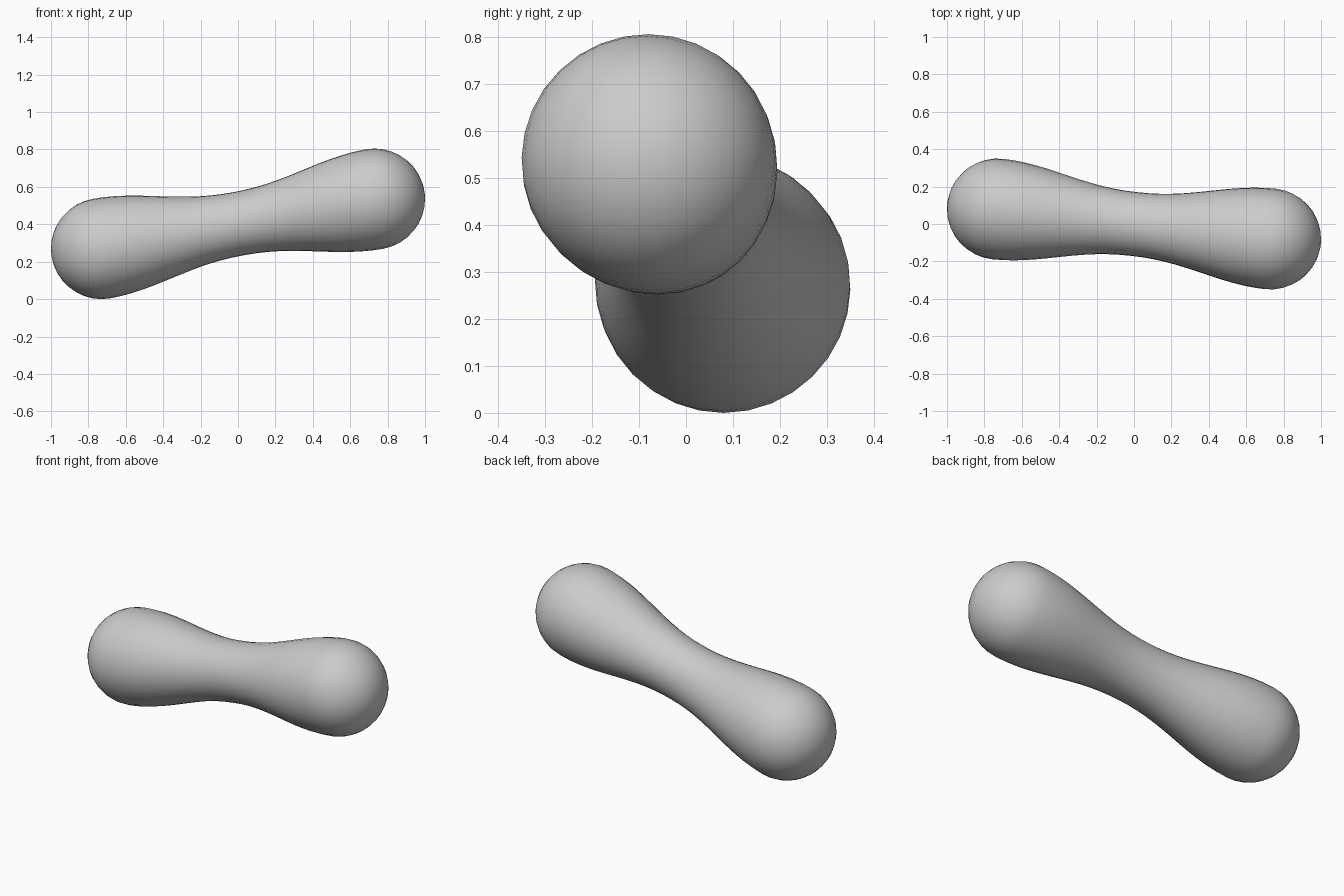
import bpy, bmesh, math
from mathutils import Vector

if "Cube" in bpy.data.objects:
    bpy.data.objects.remove(bpy.data.objects["Cube"])

END = Vector((0.73, -0.08, 0.1325))   # centre of the right bulb, from the middle
MIDDLE = Vector((0, 0, 0.4025))
R_END, R_NECK = 0.27, 0.171
SEGMENTS = 32
half = END.length

# Half profile (distance along axis, radius): neck, swelling, round cap
profile = []
for i in range(13):
    t = i / 12
    swell = ((1 - math.cos(math.pi * t)) / 2) ** 1.12
    profile.append((half * t, R_NECK + (R_END - R_NECK) * swell))
for i in range(1, 9):
    a = math.pi / 2 * i / 9
    profile.append((half + R_END * math.sin(a), R_END * math.cos(a)))
profile = [(-s, r) for s, r in reversed(profile[1:])] + profile

# Spin the mirrored profile around the tilted axis
axis = END.normalized()
side = axis.cross(Vector((0, 0, 1))).normalized()
up = side.cross(axis)
bm = bmesh.new()
rings = []
for s, r in profile:
    ring = []
    for k in range(SEGMENTS):
        a = 2 * math.pi * k / SEGMENTS
        ring.append(bm.verts.new(MIDDLE + axis * s + (side * math.cos(a) + up * math.sin(a)) * r))
    rings.append(ring)
for lower, upper in zip(rings, rings[1:]):
    for k in range(SEGMENTS):
        n = (k + 1) % SEGMENTS
        bm.faces.new((lower[k], lower[n], upper[n], upper[k]))

# Close both ends with a pole
for ring, sign in ((rings[0], -1), (rings[-1], 1)):
    pole = bm.verts.new(MIDDLE + axis * sign * (half + R_END))
    for k in range(SEGMENTS):
        bm.faces.new((ring[k], ring[(k + 1) % SEGMENTS], pole))
bmesh.ops.recalc_face_normals(bm, faces=bm.faces[:])
for face in bm.faces:
    face.smooth = True

mesh = bpy.data.meshes.new("dumbbell_body")
bm.to_mesh(mesh)
bm.free()
body = bpy.data.objects.new("dumbbell_body", mesh)
bpy.context.collection.objects.link(body)

grey = bpy.data.materials.new("plain grey")
grey.diffuse_color = (0.6, 0.6, 0.6, 1)
grey.use_nodes = True
grey.node_tree.nodes["Principled BSDF"].inputs["Base Color"].default_value = grey.diffuse_color
mesh.materials.append(grey)
